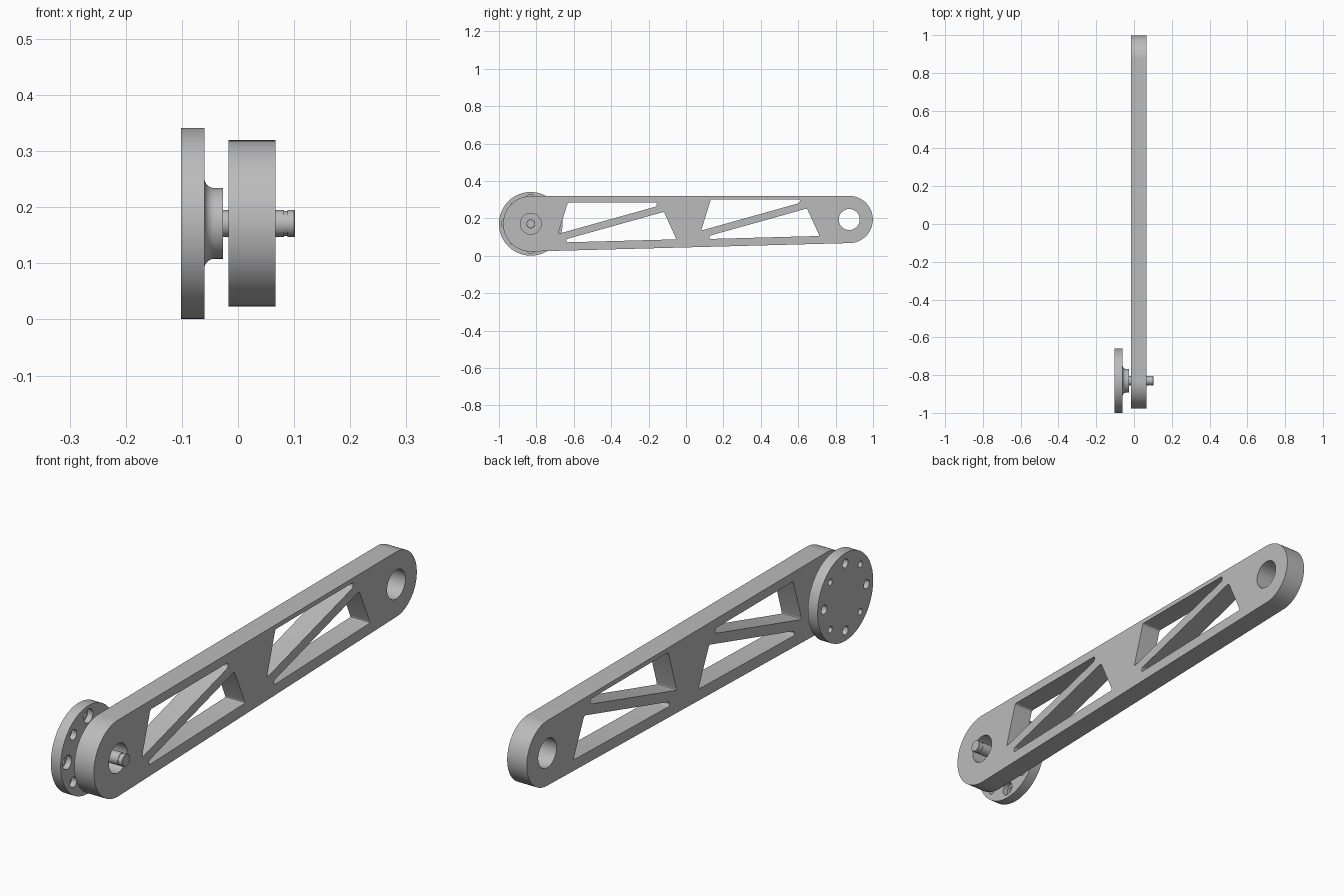
import bpy, bmesh
from math import pi, sin, cos, acos, atan2, hypot, radians
from mathutils import Vector, Matrix

cube = bpy.data.objects.get("Cube")
if cube:
    bpy.data.objects.remove(cube)

steel = bpy.data.materials.new("plain_grey")
steel.use_nodes = True
steel.diffuse_color = (0.5, 0.5, 0.5, 1)
steel.node_tree.nodes["Principled BSDF"].inputs["Base Color"].default_value = (0.5, 0.5, 0.5, 1)

PIVOT = (-0.83, 0.171)   # front pivot (y, z)
END = (0.873, 0.194)     # rear pivot (y, z)


def arc(c, r, a0, a1, n):
    return [(c[0] + r * cos(a0 + (a1 - a0) * i / n),
             c[1] + r * sin(a0 + (a1 - a0) * i / n)) for i in range(n + 1)]


def circle(c, r, n=64):
    return arc(c, r, 0, 2 * pi, n)[:-1]


def rounded(points, cut=0.009, n=4):
    """Polygon with softened corners."""
    out = []
    for i, p in enumerate(points):
        p = Vector(p)
        a = p + (Vector(points[i - 1]) - p).normalized() * cut
        b = p + (Vector(points[(i + 1) % len(points)]) - p).normalized() * cut
        for k in range(n + 1):
            t = k / n
            out.append(a * (1 - t) ** 2 + p * 2 * t * (1 - t) + b * t * t)
    return out


def finish(obj):
    bpy.ops.object.select_all(action='DESELECT')
    obj.select_set(True)
    bpy.context.view_layer.objects.active = obj
    if obj.type == 'CURVE':
        bpy.ops.object.convert(target='MESH')
        obj = bpy.context.object
    obj.data.materials.clear()
    obj.data.materials.append(steel)
    bpy.ops.object.shade_smooth_by_angle(angle=radians(30))
    return obj


def plate(name, loops, x0, x1):
    """Flat plate in the y-z plane; the first loop is the outline, others are holes."""
    curve = bpy.data.curves.new(name, 'CURVE')
    curve.dimensions = '2D'
    curve.fill_mode = 'BOTH'
    curve.extrude = (x1 - x0) / 2
    for loop in loops:
        s = curve.splines.new('POLY')
        s.points.add(len(loop) - 1)
        for pt, p in zip(s.points, loop):
            pt.co = (p[0], p[1], 0, 1)
        s.use_cyclic_u = True
    obj = bpy.data.objects.new(name, curve)
    obj.rotation_euler = (pi / 2, 0, pi / 2)
    obj.location.x = (x0 + x1) / 2
    bpy.context.collection.objects.link(obj)
    return finish(obj)


def lathe(bm, profile, centre, n):
    """Solid of revolution about an x-parallel axis from (x, radius) points."""
    rings = []
    for x, r in profile:
        rings.append([bm.verts.new((x, y, z)) for y, z in circle(centre, r, n)])
    for a, b in zip(rings, rings[1:]):
        for i in range(n):
            j = (i + 1) % n
            bm.faces.new((a[i], a[j], b[j], b[i]))
    bm.faces.new(rings[0])
    bm.faces.new(rings[-1])
    bmesh.ops.recalc_face_normals(bm, faces=bm.faces)


def mesh_object(name, bm):
    mesh = bpy.data.meshes.new(name)
    bm.to_mesh(mesh)
    bm.free()
    obj = bpy.data.objects.new(name, mesh)
    bpy.context.collection.objects.link(obj)
    return obj


# Link arm: tapered outline tangent to both end circles
R1, R2 = 0.148, 0.126
dy, dz = END[0] - PIVOT[0], END[1] - PIVOT[1]
phi, a = atan2(dz, dy), acos((R1 - R2) / hypot(dy, dz))
outline = arc(PIVOT, R1, phi + a, phi + 2 * pi - a, 48) + arc(END, R2, phi - a, phi + a, 48)

# Truss windows: one pair, repeated further along the arm
upper = [(-0.632, 0.284), (-0.155, 0.284), (-0.158, 0.264), (-0.684, 0.117)]
lower = [(-0.64, 0.089), (-0.118, 0.235), (-0.051, 0.088), (-0.64, 0.072)]
windows = [rounded([(y + sy, z + sz) for y, z in w])
           for sy, sz in ((0, 0), (0.765, 0.018)) for w in (upper, lower)]

plate("link_arm", [outline, circle(PIVOT, 0.056), circle(END, 0.056)] + windows, -0.017, 0.067)

# Flange, filleted hub and grooved shaft in one turned part
fillet = [(-0.06 + 0.018 * (1 - cos(t)), 0.081 - 0.018 * sin(t))
          for t in (pi / 2 * i / 8 for i in range(9))]
profile = [(-0.102, 0.17), (-0.06, 0.17)] + fillet + [
    (-0.027, 0.063), (-0.027, 0.024), (0.082, 0.024), (0.082, 0.022),
    (0.088, 0.022), (0.088, 0.024), (0.1, 0.024), (0.102, 0.022)]
bm = bmesh.new()
lathe(bm, profile, PIVOT, 96)
flange = mesh_object("flange_and_shaft", bm)

# Ring of counterbored bolt holes, alternately large and small
bm = bmesh.new()
for i in range(8):
    c = arc(PIVOT, 0.13, 0, 2 * pi, 8)[i]
    r, bore = ((0.017, 0.027), (0.012, 0.02))[i % 2]
    lathe(bm, [(-0.12, r), (-0.082, r), (-0.082, bore), (-0.05, bore)], c, 32)
cutter = mesh_object("bolt_hole_cutter", bm)
cutter.hide_render = True

cut = flange.modifiers.new("bolt_holes", 'BOOLEAN')
cut.operation = 'DIFFERENCE'
cut.solver = 'EXACT'
cut.object = cutter
bpy.context.view_layer.objects.active = flange
bpy.ops.object.modifier_apply(modifier=cut.name)
bpy.data.objects.remove(cutter)
finish(flange)
